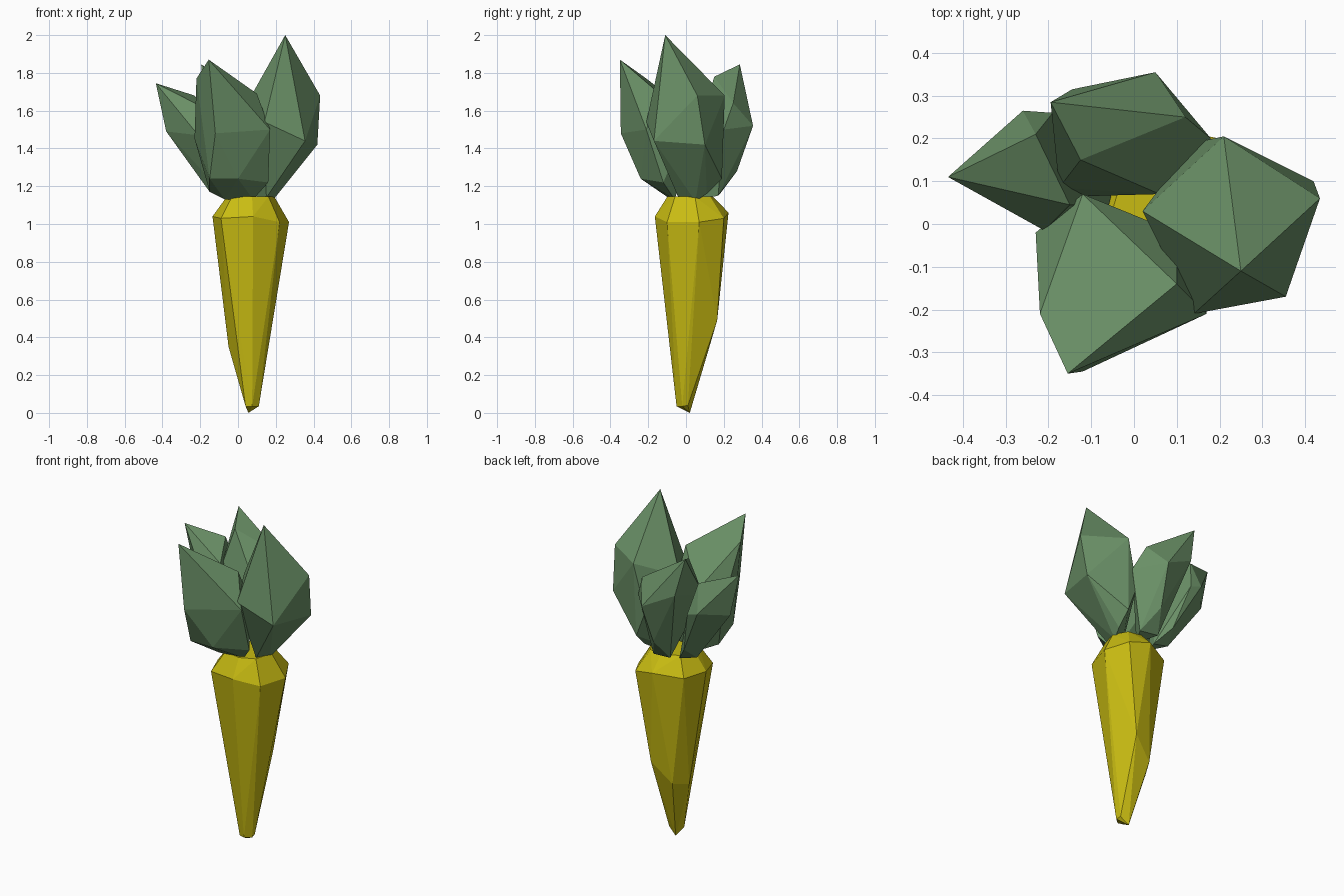
import bpy, bmesh


def material(name, rgb):
    m = bpy.data.materials.new(name)
    m.diffuse_color = (*rgb, 1)
    return m


def faceted(name, points, mat):
    """Flat-faced solid stretched over a few corner points."""
    bm = bmesh.new()
    for p in points:
        bm.verts.new(p)
    hull = bmesh.ops.convex_hull(bm, input=bm.verts)
    spare = [v for v in bm.verts if not v.link_faces]
    bmesh.ops.delete(bm, geom=spare, context='VERTS')
    bmesh.ops.dissolve_limit(bm, angle_limit=0.05, verts=bm.verts, edges=bm.edges)
    bmesh.ops.recalc_face_normals(bm, faces=bm.faces)
    mesh = bpy.data.meshes.new(name)
    bm.to_mesh(mesh)
    bm.free()
    mesh.materials.append(mat)
    ob = bpy.data.objects.new(name, mesh)
    bpy.context.collection.objects.link(ob)
    return ob


green = material("leaf green", (0.145, 0.28, 0.135))
yellow = material("root yellow", (0.58, 0.50, 0.006))

# Tapered root: shoulder ring, smaller crown ring, bent lower side and blunt tip
shoulder = [(-0.135, 0.0, 1.04), (-0.09, -0.13, 1.03), (0.08, -0.165, 1.04),
            (0.22, -0.10, 1.01), (0.27, 0.07, 1.01), (0.20, 0.20, 1.03),
            (0.07, 0.225, 1.06), (-0.09, 0.15, 1.04)]
crown = [(0.065 + (x - 0.065) * 0.62, 0.01 + (y - 0.01) * 0.62, 1.145)
         for x, y, z in shoulder]
lower = [(-0.05, 0.04, 0.35), (0.0, 0.13, 0.37), (0.12, 0.165, 0.49)]
tip = [(0.04, -0.04, 0.035), (0.075, -0.05, 0.035), (0.11, -0.02, 0.035),
       (0.105, 0.01, 0.04), (0.045, 0.0, 0.03), (0.055, 0.02, 0.0)]
faceted("root", shoulder + crown + lower + tip, yellow)

# Four pointed leaves, each listed from its tip down to its base
faceted("front_leaf", [
    (-0.155, -0.35, 1.87), (-0.22, -0.21, 1.77), (0.10, -0.14, 1.69),
    (-0.12, 0.07, 1.55), (0.17, -0.21, 1.50), (-0.12, -0.345, 1.48),
    (-0.23, -0.02, 1.45), (0.10, -0.02, 1.45), (-0.15, -0.24, 1.24),
    (0.0, -0.24, 1.24), (0.16, -0.12, 1.22), (-0.15, -0.10, 1.17),
    (-0.07, -0.08, 1.13), (0.08, -0.06, 1.13)], green)

faceted("right_leaf", [
    (0.25, -0.11, 2.0), (0.435, 0.06, 1.68), (0.21, 0.205, 1.68),
    (0.02, 0.03, 1.59), (0.14, -0.21, 1.54), (0.355, -0.17, 1.44),
    (0.42, 0.10, 1.42), (0.14, 0.19, 1.40), (0.20, 0.19, 1.24),
    (0.10, 0.02, 1.13), (0.18, 0.05, 1.12), (0.20, 0.11, 1.16),
    (0.15, -0.04, 1.14)], green)

faceted("back_leaf", [
    (-0.195, 0.285, 1.845), (-0.125, 0.15, 1.78), (0.12, 0.25, 1.64),
    (-0.145, 0.315, 1.62), (0.05, 0.355, 1.52), (0.18, 0.20, 1.50),
    (0.06, 0.07, 1.52), (-0.175, 0.085, 1.55), (-0.12, 0.065, 1.45),
    (0.03, 0.27, 1.28), (-0.02, 0.18, 1.16), (0.10, 0.17, 1.15),
    (0.05, 0.08, 1.13)], green)

faceted("left_leaf", [
    (-0.435, 0.11, 1.745), (-0.23, 0.21, 1.68), (-0.15, 0.045, 1.60),
    (-0.26, 0.265, 1.52), (-0.19, 0.26, 1.50), (-0.38, 0.12, 1.49),
    (-0.21, -0.015, 1.47), (-0.15, 0.11, 1.17), (-0.12, 0.19, 1.24),
    (-0.06, 0.04, 1.14), (-0.04, 0.12, 1.14)], green)
